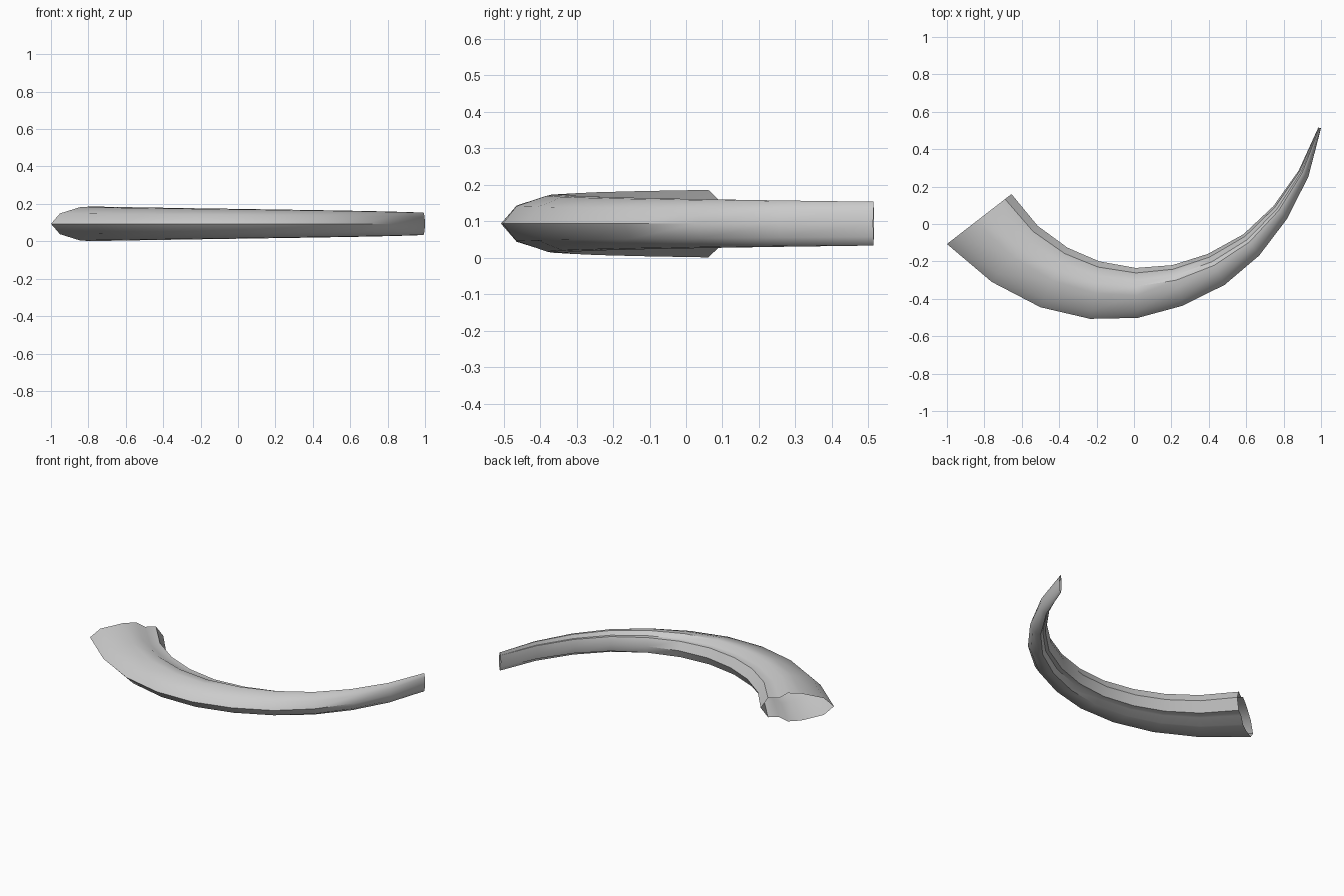
import bpy, bmesh

if "Cube" in bpy.data.objects:
    bpy.data.objects.remove(bpy.data.objects["Cube"])

# Outer and inner edges of the curved horn seen from above, wide mouth to thin tip
outer = [(-1.0, -.107), (-.76, -.31), (-.50, -.445), (-.235, -.507), (.02, -.502), (.26, -.437),
         (.485, -.325), (.67, -.168), (.82, .03), (.933, .255), (1.0, .513)]
inner = [(-.655, .16), (-.515, -.01), (-.355, -.127), (-.185, -.20), (.01, -.235), (.205, -.22),
         (.395, -.16), (.585, -.055), (.745, .095), (.88, .285), (.985, .515)]

# Cross-section: fraction across from outer to inner edge, relative height
half = [(0, 0), (.14, .6), (.45, .96), (.63, 1), (.75, .67), (.9, .68), (1, 0)]
section = half + [(t, -h) for t, h in half[-2:0:-1]]

mid_z, mouth_h, tip_h = .0935, .0925, .06

# Hollow horn: loft the section along the curve, both ends open
bm = bmesh.new()
rings = []
for i, (o, n) in enumerate(zip(outer, inner)):
    hz = mouth_h + (tip_h - mouth_h) * i / (len(outer) - 1)
    rings.append([bm.verts.new((o[0] + (n[0] - o[0]) * t, o[1] + (n[1] - o[1]) * t, mid_z + h * hz))
                  for t, h in section])
count = len(section)
for a, b in zip(rings, rings[1:]):
    for k in range(count):
        m = (k + 1) % count
        bm.faces.new((a[k], a[m], b[m], b[k]))
# Normals point away from the horn's middle line
bm.normal_update()
mid = len(rings) // 2 * count
bm.faces.ensure_lookup_table()
if bm.faces[mid + 2].normal.z < 0:
    bmesh.ops.reverse_faces(bm, faces=bm.faces[:])

mesh = bpy.data.meshes.new("horn")
bm.to_mesh(mesh)
bm.free()
horn = bpy.data.objects.new("horn", mesh)
bpy.context.collection.objects.link(horn)
bpy.context.view_layer.objects.active = horn
horn.select_set(True)
bpy.ops.object.shade_smooth_by_angle(angle=.75)
